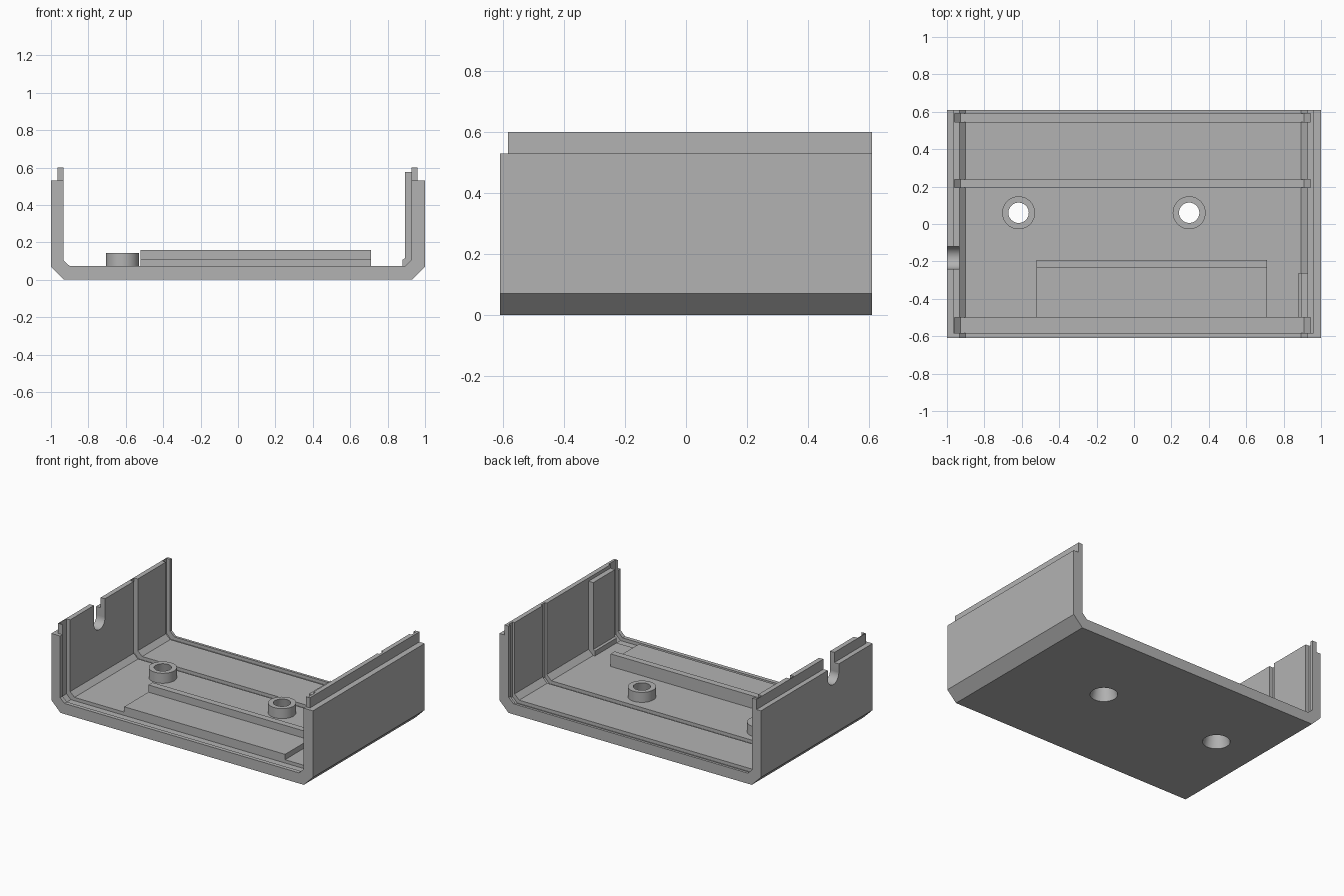
import bpy, bmesh, math
from mathutils import Matrix

cube = bpy.data.objects.get("Cube")
if cube:
    bpy.data.objects.remove(cube, do_unlink=True)

GREY = (0.45, 0.45, 0.45, 1)
grey = bpy.data.materials.new("mid_grey")
grey.use_nodes = True
grey.diffuse_color = GREY
grey.node_tree.nodes["Principled BSDF"].inputs["Base Color"].default_value = GREY


def finish(name, bm):
    bmesh.ops.recalc_face_normals(bm, faces=bm.faces)
    mesh = bpy.data.meshes.new(name)
    bm.to_mesh(mesh)
    bm.free()
    mesh.materials.append(grey)
    obj = bpy.data.objects.new(name, mesh)
    bpy.context.collection.objects.link(obj)
    return obj


def prism(name, profile, y0, y1):
    """Extrude an (x, z) outline along y."""
    bm = bmesh.new()
    face = bm.faces.new([bm.verts.new((x, y0, z)) for x, z in profile])
    new = bmesh.ops.extrude_face_region(bm, geom=[face])["geom"]
    moved = [v for v in new if isinstance(v, bmesh.types.BMVert)]
    bmesh.ops.translate(bm, verts=moved, vec=(0, y1 - y0, 0))
    return finish(name, bm)


def box(name, x0, x1, y0, y1, z0, z1):
    return prism(name, [(x0, z0), (x1, z0), (x1, z1), (x0, z1)], y0, y1)


def cone(name, r0, r1, z0, z1, x, y, rot=None):
    bm = bmesh.new()
    bmesh.ops.create_cone(bm, cap_ends=True, segments=48, radius1=r0,
                          radius2=r1, depth=z1 - z0)
    if rot:
        bmesh.ops.rotate(bm, verts=bm.verts, matrix=rot)
    bmesh.ops.translate(bm, verts=bm.verts, vec=(x, y, (z0 + z1) / 2))
    return finish(name, bm)


def combine(target, tool, operation):
    mod = target.modifiers.new("cut", "BOOLEAN")
    mod.operation, mod.solver, mod.object = operation, "EXACT", tool
    bpy.context.view_layer.objects.active = target
    bpy.ops.object.modifier_apply(modifier=mod.name)
    bpy.data.objects.remove(tool, do_unlink=True)


# Open tray: chamfered floor, two side walls and a raised lip on each
RIM, LIP, FLOOR, BACK = 0.53, 0.6, 0.073, 0.61
tray = prism("tray", [
    (-1, RIM), (-1, 0.07), (-0.93, 0), (0.93, 0), (1, 0.07), (1, RIM),
    (0.96, RIM), (0.96, LIP), (0.928, LIP), (0.928, 0.107), (0.893, FLOOR),
    (-0.9, FLOOR), (-0.933, 0.104), (-0.933, LIP), (-0.966, LIP), (-0.966, RIM),
], -BACK, BACK)

# Lips stop short of the front edge
combine(tray, box("lip_trim", -2, 2, -0.8, -0.585, RIM, 1), "DIFFERENCE")

# Slots that run up both walls and across the floor
for y0, y1 in ((-0.582, -0.5), (0.195, 0.239), (0.546, 0.592)):
    slot = prism("slot", [
        (-0.961, 1), (-0.961, 0.082), (-0.928, 0.05), (0.908, 0.05),
        (0.943, 0.084), (0.943, 1)], y0, y1)
    combine(tray, slot, "DIFFERENCE")

# Round-bottomed cable notch in the right wall
NY, NZ, NR = -0.18, 0.47, 0.06
sideways = Matrix.Rotation(math.pi / 2, 3, "Y")
notch = cone("notch", NR, NR, NZ - 0.15, NZ + 0.15, -0.96, NY, sideways)
combine(notch, box("notch_top", -1.11, -0.81, NY - NR, NY + NR, NZ, 1), "UNION")
combine(tray, notch, "DIFFERENCE")

# Screw bosses with tapered through holes
for x in (-0.617, 0.295):
    combine(tray, cone("boss", 0.088, 0.088, 0.04, 0.142, x, 0.06), "UNION")
    combine(tray, cone("hole", 0.09, 0.05, -0.02, 0.162, x, 0.06), "DIFFERENCE")

# Stepped support on the floor: low platform and taller rail
platform = box("platform", -0.52, 0.71, -0.5, -0.236, 0.06, 0.11)
rail = box("platform_rail", -0.52, 0.71, -0.236, -0.192, 0.06, 0.16)

# Thick pad on the inside of the left wall
pad = prism("wall_pad", [
    (0.94, 0.06), (0.88, 0.06), (0.88, 0.107), (0.892, 0.115),
    (0.892, 0.577), (0.93, 0.577), (0.93, 0.5), (0.94, 0.5)], -0.5, -0.262)

for obj in (tray, platform, rail, pad):
    bpy.ops.object.select_all(action="DESELECT")
    obj.select_set(True)
    bpy.context.view_layer.objects.active = obj
    bpy.ops.object.shade_smooth_by_angle(angle=math.radians(30))
